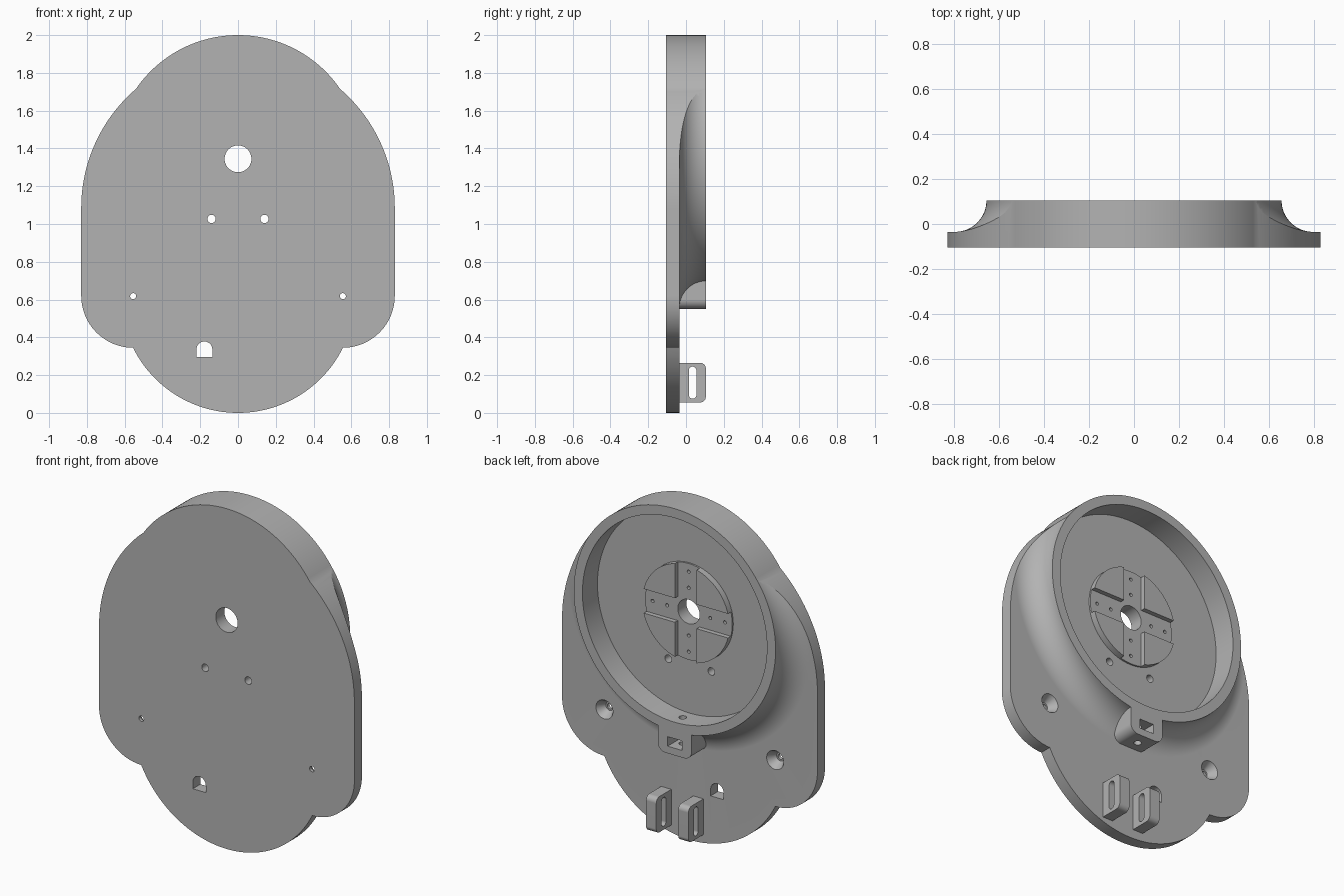
import bpy, bmesh
from math import sin, cos, pi, radians, asin, degrees

if "Cube" in bpy.data.objects:
    bpy.data.objects.remove(bpy.data.objects["Cube"], do_unlink=True)

grey = bpy.data.materials.new("matte_grey")
grey.use_nodes = True
COLOUR = (0.45, 0.45, 0.45, 1)
grey.diffuse_color = COLOUR
grey.node_tree.nodes["Principled BSDF"].inputs["Base Color"].default_value = COLOUR

FRONT, FLOOR, BACK = -0.105, -0.035, 0.105
RING_Z, RING_R = 1.345, 0.655


def arc(cu, cv, r, a0, a1, n=16):
    """Points on an arc, angles in degrees."""
    angles = [radians(a0 + (a1 - a0) * i / n) for i in range(n + 1)]
    return [(cu + r * cos(a), cv + r * sin(a)) for a in angles]


def circle(cu, cv, r, n=48):
    return arc(cu, cv, r, 0, 360, n)[:-1]


def rect(u0, u1, v0, v1):
    return [(u0, v0), (u1, v0), (u1, v1), (u0, v1)]


def finish(name, bm):
    bmesh.ops.recalc_face_normals(bm, faces=bm.faces)
    mesh = bpy.data.meshes.new(name)
    bm.to_mesh(mesh)
    bm.free()
    mesh.materials.append(grey)
    obj = bpy.data.objects.new(name, mesh)
    bpy.context.collection.objects.link(obj)
    return obj


def prism(name, pts, lo, hi, axis="y", taper=1.0):
    """Extrude a closed outline along an axis, optionally tapering the far end."""
    place = {"x": lambda u, v, w: (w, u, v),
             "y": lambda u, v, w: (u, w, v),
             "z": lambda u, v, w: (u, v, w)}[axis]
    cu = sum(p[0] for p in pts) / len(pts)
    cv = sum(p[1] for p in pts) / len(pts)
    bm = bmesh.new()
    a = [bm.verts.new(place(u, v, lo)) for u, v in pts]
    b = [bm.verts.new(place(cu + (u - cu) * taper, cv + (v - cv) * taper, hi)) for u, v in pts]
    bm.faces.new(a)
    bm.faces.new(b)
    for i in range(len(pts)):
        j = (i + 1) % len(pts)
        bm.faces.new((a[i], a[j], b[j], b[i]))
    return finish(name, bm)


def lathe(name, profile, cz, n=192):
    """Sweep a closed (radius, y) profile around the y axis at height cz."""
    bm = bmesh.new()
    rings = [[bm.verts.new((r * cos(2 * pi * i / n), y, cz + r * sin(2 * pi * i / n)))
              for r, y in profile] for i in range(n)]
    m = len(profile)
    for i in range(n):
        p, q = rings[i], rings[(i + 1) % n]
        for k in range(m):
            l = (k + 1) % m
            bm.faces.new((p[k], p[l], q[l], q[k]))
    return finish(name, bm)


def combine(target, tool, operation="DIFFERENCE"):
    mod = target.modifiers.new("combine", "BOOLEAN")
    mod.operation = operation
    mod.solver = "EXACT"
    mod.object = tool
    bpy.context.view_layer.objects.active = target
    bpy.ops.object.modifier_apply(modifier=mod.name)
    bpy.data.objects.remove(tool, do_unlink=True)


# Body outline: lower lobe, side corner, shoulder and top arc, mirrored
SHOULDER_Z, SHOULDER_R, JOIN_Z = 1.085, 0.83, 1.715
half = arc(0, 0.62, 0.62, -90, degrees(asin(-0.275 / 0.62)), 32)
half += arc(0.555, 0.62, 0.275, -90, 0, 24)[1:]
half += arc(0, SHOULDER_Z, SHOULDER_R, 0, degrees(asin((JOIN_Z - SHOULDER_Z) / SHOULDER_R)), 32)
half += arc(0, RING_Z, RING_R, degrees(asin((JOIN_Z - RING_Z) / RING_R)), 90, 32)[1:]
outline = half + [(-x, z) for x, z in half[-2:0:-1]]
body = prism("back_plate", outline, FRONT, BACK)

# Concave flare between the raised ring and the plate
flare = arc(RING_R + 0.141, BACK, 0.14, 180, 270, 20)
flare += [(2, FLOOR), (2, 0.3), (RING_R + 0.001, 0.3)]
combine(body, lathe("flare_cutter", flare, RING_Z))

# Latch boss under the ring
boss = arc(-0.06, 0.60, 0.05, 180, 270, 10) + arc(0.06, 0.60, 0.05, 270, 360, 10)
boss += [(0.11, 0.73), (-0.11, 0.73)]
combine(body, prism("latch_boss", boss, FLOOR - 0.02, BACK), "UNION")

# Round pocket inside the ring
combine(body, prism("pocket_cutter", circle(0, RING_Z, 0.6, 160), FLOOR, 0.3))

# Raised hub with a cross-shaped channel
hub = prism("hub", circle(0, RING_Z, 0.283, 96), FLOOR - 0.02, FLOOR + 0.037)
ARM, CHANNEL = 0.071, FLOOR + 0.01
combine(hub, prism("channel_cutter", rect(-ARM, ARM, RING_Z - 0.4, RING_Z + 0.4), CHANNEL, 0.2))
combine(hub, prism("channel_cutter", rect(-0.4, 0.4, RING_Z - ARM, RING_Z + ARM), CHANNEL, 0.2))
combine(body, hub, "UNION")

# Shaft hole, cable holes and arched opening
combine(body, prism("shaft_cutter", circle(0, RING_Z, 0.071), -0.3, 0.3))
for side in (-1, 1):
    combine(body, prism("cable_cutter", circle(side * 0.14, 1.027, 0.022, 24), -0.3, 0.3))
    # Countersunk mounting holes
    combine(body, prism("mount_cutter", circle(side * 0.555, 0.618, 0.016, 24), -0.3, 0.3))
    combine(body, prism("sink_cutter", circle(side * 0.555, 0.618, 0.056, 40),
                        FLOOR + 0.001, FLOOR - 0.05, taper=0.45))
arch = [(-0.22, 0.295), (-0.136, 0.295)] + arc(-0.178, 0.336, 0.042, 0, 180, 20)
combine(body, prism("arch_cutter", arch, -0.3, 0.3))

# Small screw holes in the hub channels
for du, dv in ((1, 0), (-1, 0), (0, 1), (0, -1)):
    for d in (0.14, 0.235):
        hole = circle(du * d, RING_Z + dv * d, 0.01, 12)
        combine(body, prism("screw_cutter", hole, FLOOR - 0.03, 0.2))

# Nut slot and vertical bolt hole in the boss
combine(body, prism("nut_cutter", rect(-0.046, 0.046, 0.592, 0.648), -0.01, 0.3))
combine(body, prism("bolt_cutter", circle(0, 0.03, 0.021, 24), 0.4, 0.85, axis="z"))

# Two slotted strap tabs
tabs = []
for name, x in (("left_strap_tab", 0.153), ("right_strap_tab", -0.056)):
    side = [(FLOOR - 0.01, 0.055)] + arc(BACK - 0.03, 0.085, 0.03, -90, 0, 8)
    side += arc(BACK - 0.03, 0.235, 0.03, 0, 90, 8) + [(FLOOR - 0.01, 0.265)]
    tab = prism(name, side, x - 0.033, x + 0.033, axis="x")
    slot = arc(0.035, 0.095, 0.02, 180, 360, 12) + arc(0.035, 0.225, 0.02, 0, 180, 12)
    combine(tab, prism("slot_cutter", slot, x - 0.1, x + 0.1, axis="x"))
    tabs.append(tab)

# Smooth shading with crisp edges
for obj in [body] + tabs:
    bpy.ops.object.select_all(action="DESELECT")
    obj.select_set(True)
    bpy.context.view_layer.objects.active = obj
    bpy.ops.object.shade_smooth_by_angle(angle=radians(25))
    weighted = obj.modifiers.new("weighted_normals", "WEIGHTED_NORMAL")
    weighted.keep_sharp = True
